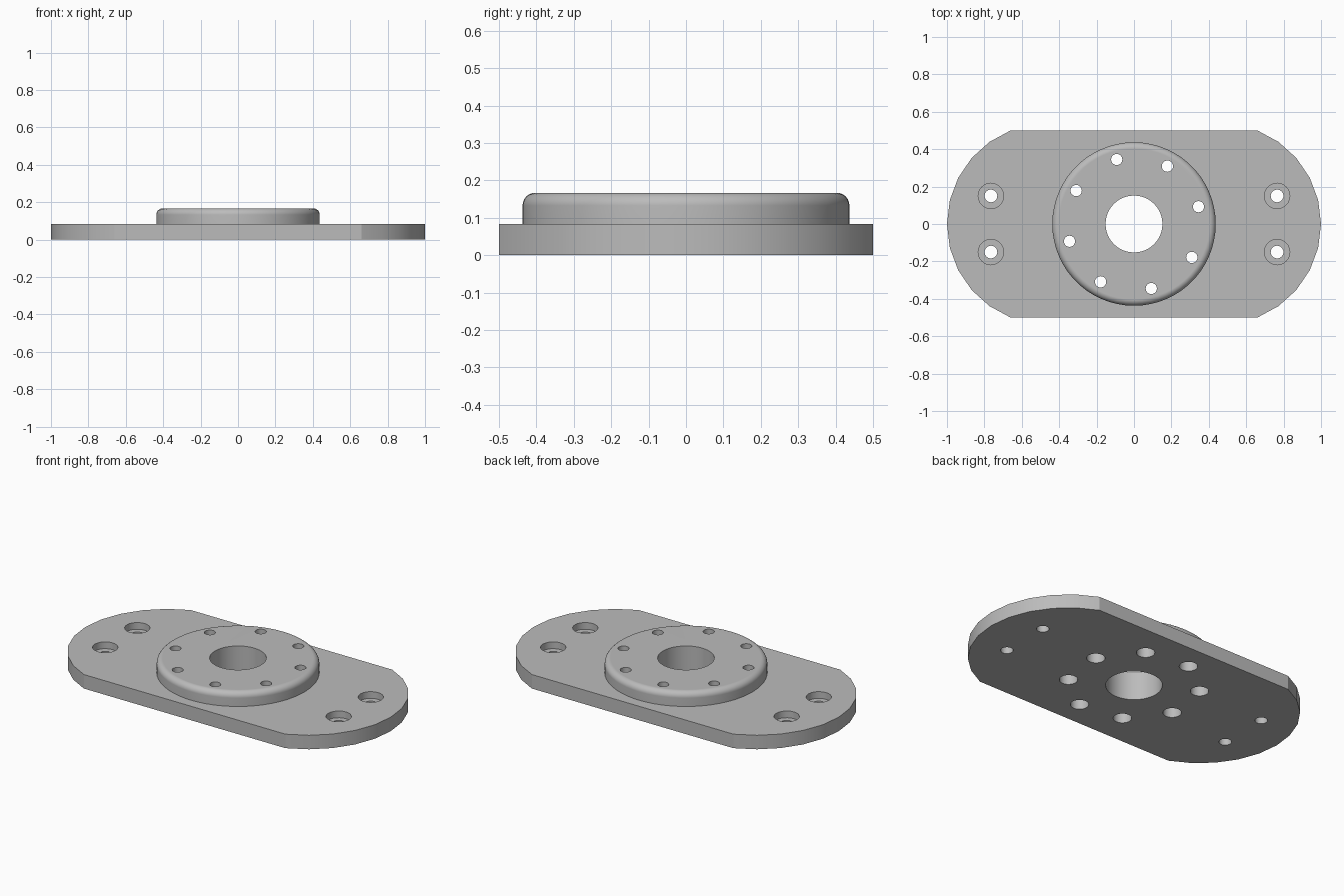
import bpy
import bmesh
from math import sin, cos, asin, pi, radians
from mathutils import Vector

cube = bpy.data.objects.get("Cube")
if cube:
    bpy.data.objects.remove(cube, do_unlink=True)

BASE, TOP = 0.083, 0.167          # plate thickness, total height
UNDER, OVER = -0.05, TOP + 0.05   # cutter overshoot

metal = bpy.data.materials.new("light grey metal")
metal.use_nodes = True
metal.diffuse_color = (0.5, 0.5, 0.5, 1)
metal.node_tree.nodes["Principled BSDF"].inputs["Base Color"].default_value = (0.5, 0.5, 0.5, 1)


def make_object(name, bm):
    bmesh.ops.recalc_face_normals(bm, faces=bm.faces)
    mesh = bpy.data.meshes.new(name)
    bm.to_mesh(mesh)
    bm.free()
    mesh.materials.append(metal)
    obj = bpy.data.objects.new(name, mesh)
    bpy.context.collection.objects.link(obj)
    return obj


def lathe(bm, profile, sides, x=0, y=0):
    """Closed solid of revolution from (radius, height) points, bottom to top."""
    rings = []
    for r, z in profile:
        rings.append([bm.verts.new((x + r * cos(2 * pi * i / sides),
                                    y + r * sin(2 * pi * i / sides), z))
                      for i in range(sides)])
    for low, high in zip(rings, rings[1:]):
        for i in range(sides):
            j = (i + 1) % sides
            bm.faces.new((low[i], low[j], high[j], high[i]))
    bm.faces.new(rings[0][::-1])
    bm.faces.new(rings[-1])


def boolean(target, tool, operation):
    mod = target.modifiers.new(operation.lower(), "BOOLEAN")
    mod.operation = operation
    mod.solver = "EXACT"
    mod.object = tool
    bpy.context.view_layer.objects.active = target
    bpy.ops.object.modifier_apply(modifier=mod.name)
    bpy.data.objects.remove(tool, do_unlink=True)


# Base plate: straight long sides with shallow arcs at both ends
half_width, arc_radius, segments = 0.5, 0.5376, 10
arc_centre = 1 - arc_radius
spread = asin(half_width / arc_radius)
outline = []
for side in (1, -1):
    for i in range(segments + 1):
        a = spread * (2 * i / segments - 1)
        outline.append(Vector((side * (arc_centre + arc_radius * cos(a)),
                               side * arc_radius * sin(a), 0)))
bm = bmesh.new()
face = bm.faces.new([bm.verts.new(p) for p in outline])
extruded = bmesh.ops.extrude_face_region(bm, geom=[face])
bmesh.ops.translate(bm, vec=(0, 0, BASE),
                    verts=[v for v in extruded["geom"] if isinstance(v, bmesh.types.BMVert)])
flange = make_object("flange_plate", bm)

# Raised round boss with a rounded upper edge
radius, fillet, steps = 0.437, 0.034, 6
profile = [(radius, BASE / 2)]
for i in range(steps + 1):
    a = pi / 2 * i / steps
    profile.append((radius - fillet + fillet * cos(a), TOP - fillet + fillet * sin(a)))
bm = bmesh.new()
lathe(bm, profile, 60)
boolean(flange, make_object("boss", bm), "UNION")

# Central bore, ring of stepped bolt holes, counterbored mounting holes
bm = bmesh.new()
lathe(bm, [(0.152, UNDER), (0.152, OVER)], 48)
for k in range(8):
    a = radians(15 + 45 * k)
    lathe(bm, [(0.05, UNDER), (0.05, BASE), (0.03, BASE), (0.03, OVER)], 24,
          0.357 * cos(a), 0.357 * sin(a))
for x in (-0.765, 0.765):
    for y in (-0.15, 0.15):
        lathe(bm, [(0.034, UNDER), (0.034, 0.043), (0.068, 0.043), (0.068, OVER)], 24, x, y)
boolean(flange, make_object("hole_cutters", bm), "DIFFERENCE")

# Smooth round walls, crisp edges, flat faces kept flat
bpy.ops.object.select_all(action="DESELECT")
flange.select_set(True)
bpy.context.view_layer.objects.active = flange
bpy.ops.object.shade_smooth_by_angle(angle=radians(25))
weighted = flange.modifiers.new("flat_faces", "WEIGHTED_NORMAL")
weighted.keep_sharp = True
